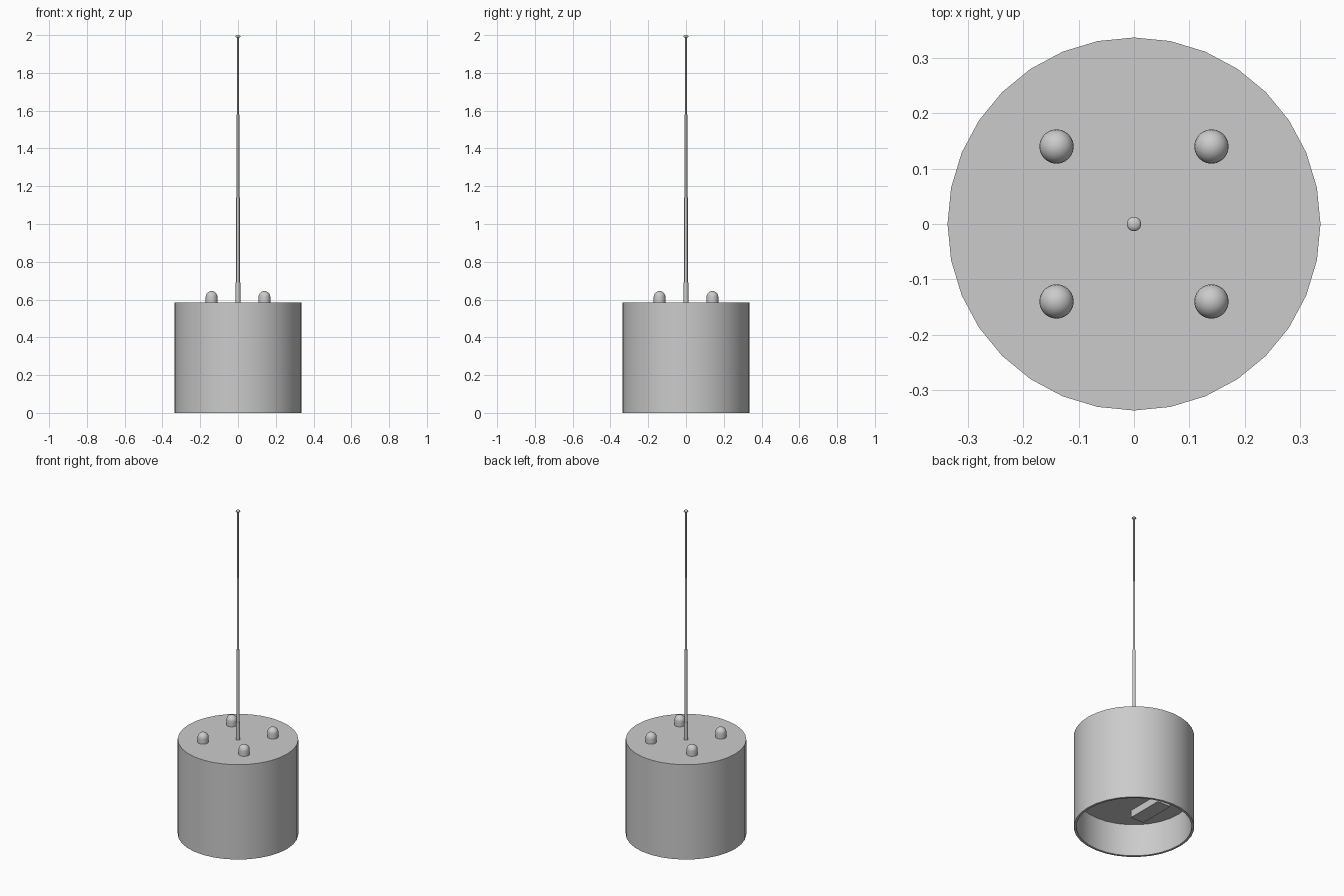
import bpy, bmesh, math

if "Cube" in bpy.data.objects:
    bpy.data.objects.remove(bpy.data.objects["Cube"])


def lathe(name, profile, sides, loc=(0, 0, 0), angle=30):
    """Revolve (radius, z) points around z; radius 0 makes a pole."""
    bm = bmesh.new()
    rings = []
    for r, z in profile:
        if r == 0:
            rings.append([bm.verts.new((0, 0, z))] * sides)
        else:
            rings.append([bm.verts.new((r * math.cos(2 * math.pi * i / sides),
                                        r * math.sin(2 * math.pi * i / sides), z))
                          for i in range(sides)])
    for a, b in zip(rings, rings[1:]):
        for i in range(sides):
            j = (i + 1) % sides
            bm.faces.new(dict.fromkeys((a[i], a[j], b[j], b[i])))
    bmesh.ops.recalc_face_normals(bm, faces=bm.faces)
    mesh = bpy.data.meshes.new(name)
    bm.to_mesh(mesh)
    bm.free()
    ob = bpy.data.objects.new(name, mesh)
    bpy.context.collection.objects.link(ob)
    ob.location = loc
    bpy.ops.object.select_all(action='DESELECT')
    ob.select_set(True)
    bpy.context.view_layer.objects.active = ob
    bpy.ops.object.shade_smooth_by_angle(angle=math.radians(angle))
    return ob


TOP = 0.585
FLOOR = 0.20

# Drum casing with a recessed underside
lathe("casing", [(0, TOP), (0.337, TOP), (0.337, 0), (0.323, 0),
                 (0.323, FLOOR), (0, FLOOR)], 32)

# Domed studs on the lid
R, SHOULDER = 0.031, 0.614
dome = [(R * math.cos(t), SHOULDER + R * math.sin(t))
        for t in (math.pi / 2 * k / 6 for k in range(6))]
stud = [(0, TOP), (R, TOP)] + dome + [(0, SHOULDER + R)]
for sx in (-1, 1):
    for sy in (-1, 1):
        lathe("stud", stud, 24, (sx * 0.14, sy * 0.14, 0))

# Telescopic antenna sections
levels = [TOP, 0.69, 1.14, 1.58, 1.99]
radii = [0.0125, 0.0095, 0.007, 0.0045]
for r, z0, z1 in zip(radii, levels, levels[1:]):
    lathe("antenna_section", [(0, z0), (r, z0), (r, z1), (0, z1)], 16)

# Flattened antenna tip
tip = [(0, 1.986)] + [(0.013 * math.cos(t), 1.993 + 0.007 * math.sin(t))
                      for t in (math.pi / 8 * k for k in range(-3, 4))] + [(0, 2.0)]
lathe("antenna_tip", tip, 16, angle=60)

# Switch block under the recessed floor
bpy.ops.mesh.primitive_cube_add(size=1, location=(-0.137, -0.02, FLOOR - 0.0225))
block = bpy.context.object
block.name = "switch_block"
block.scale = (0.09, 0.235, 0.045)
